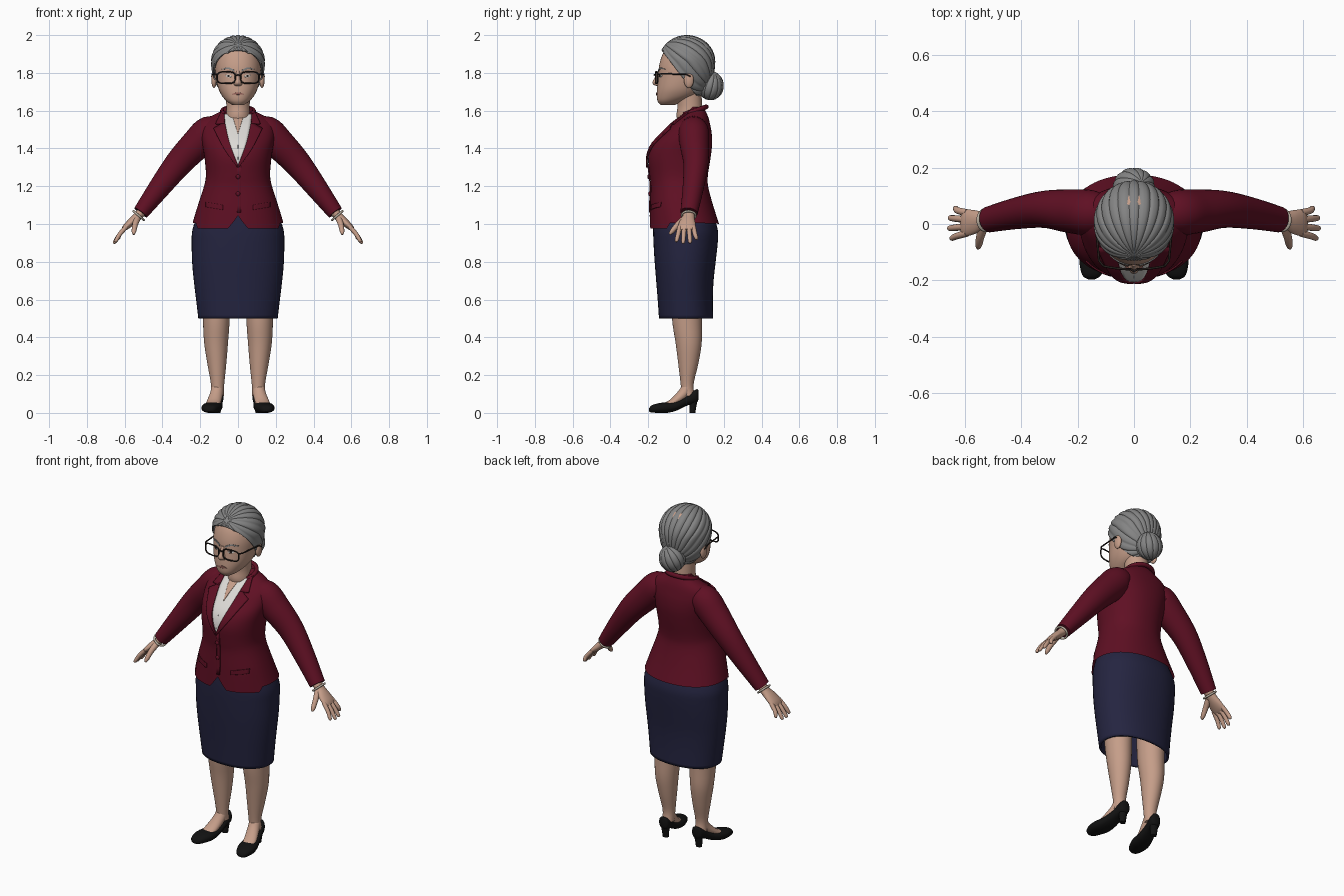
import bpy, bmesh, math
from mathutils import Vector
from mathutils.bvhtree import BVHTree

if "Cube" in bpy.data.objects:
    bpy.data.objects.remove(bpy.data.objects["Cube"])


def material(name, r, g, b):
    m = bpy.data.materials.new(name)
    m.use_nodes = True
    m.diffuse_color = (r, g, b, 1)
    bsdf = m.node_tree.nodes["Principled BSDF"]
    bsdf.inputs["Base Color"].default_value = (r, g, b, 1)
    bsdf.inputs["Roughness"].default_value = 0.7
    return m


SKIN = material("skin", 0.56, 0.34, 0.25)
WINE = material("wine_cloth", 0.115, 0.005, 0.017)
NAVY = material("navy_cloth", 0.018, 0.018, 0.052)
GREY = material("grey_hair", 0.23, 0.23, 0.23)
WHITE = material("white_cloth", 0.72, 0.7, 0.67)
BLACK = material("black_leather", 0.006, 0.006, 0.006)
FRAME = material("dark_frame", 0.02, 0.014, 0.012)
LIP = material("lip", 0.3, 0.12, 0.1)
PEARL = material("pearl", 0.5, 0.44, 0.36)


def finish(name, bm, mat, thick=0, offset=-1):
    me = bpy.data.meshes.new(name)
    bm.to_mesh(me)
    bm.free()
    ob = bpy.data.objects.new(name, me)
    bpy.context.collection.objects.link(ob)
    me.materials.append(mat)
    if thick:
        mod = ob.modifiers.new("thickness", "SOLIDIFY")
        mod.thickness, mod.offset = thick, offset
    return ob


def spline(rows, n):
    """Smooth interpolation through rows of numbers."""
    out = []
    for i in range(len(rows) - 1):
        four = rows[max(i - 1, 0)], rows[i], rows[i + 1], rows[min(i + 2, len(rows) - 1)]
        for k in range(n):
            t = k / n
            out.append([b + t * (c - a) / 2 + t * t * (a - 2.5 * b + 2 * c - d / 2)
                        + t ** 3 * (3 * b - a - 3 * c + d) / 2 for a, b, c, d in zip(*four)])
    return out + [list(rows[-1])]


def tube(name, rows, mat, ref=(1, 0, 0), axis=None, seg=32, power=2, caps=(True, True),
         thick=0, steps=4, shape=None):
    """Loft rings (x, y, z, radius along ref, radius across)."""
    rows = spline(rows, steps)
    pts = [Vector(r[:3]) for r in rows]
    bm = bmesh.new()
    rings = []
    for i, r in enumerate(rows):
        t = Vector(axis) if axis else pts[min(i + 1, len(pts) - 1)] - pts[max(i - 1, 0)]
        t.normalize()
        u = Vector(ref)
        u = (u - t * u.dot(t)).normalized()
        w = t.cross(u)
        ring = []
        for k in range(seg):
            a = math.tau * k / seg
            c, s = (math.copysign(abs(f) ** (2 / power), f) for f in (math.cos(a), math.sin(a)))
            co = pts[i] + u * r[3] * c + w * r[4] * s
            ring.append(bm.verts.new(shape(co) if shape else co))
        rings.append(ring)
    for a, b in zip(rings, rings[1:]):
        for k in range(seg):
            j = (k + 1) % seg
            bm.faces.new((a[k], a[j], b[j], b[k]))
    for want, ring in zip(caps, (rings[0], rings[-1])):
        if want:
            bm.faces.new(ring)
    bmesh.ops.recalc_face_normals(bm, faces=bm.faces)
    return finish(name, bm, mat, thick)


def stack(name, profile, mat, **kw):
    """Upright loft from rows (z, front y, back y, half width)."""
    rows = [(0, (f + b) / 2, z, w, (b - f) / 2) for z, f, b, w in profile]
    return tube(name, rows, mat, axis=(0, 0, 1), **kw)


def patch(name, target, edge_a, edge_b, mat, lift, side=1, thick=0.005):
    """Plate spanning two front-view (x, z) edges, laid on the target."""
    me = target.data
    tree = BVHTree.FromPolygons([v.co for v in me.vertices], [p.vertices for p in me.polygons])
    bm = bmesh.new()
    grid = []
    for a, b in zip(spline(edge_a, 5), spline(edge_b, 5)):
        line = []
        for k in range(9):
            x, z = Vector(a).lerp(Vector(b), k / 8)
            hit = tree.ray_cast(Vector((x * side, -1, z)), Vector((0, 1, 0)))[0]
            hit = hit or tree.find_nearest(Vector((x * side, 0, z)))[0]
            line.append(bm.verts.new((x * side, hit.y - lift, z)))
        grid.append(line)
    for a, b in zip(grid, grid[1:]):
        for k in range(8):
            bm.faces.new((a[k], a[k + 1], b[k + 1], b[k]))
    bmesh.ops.remove_doubles(bm, verts=bm.verts, dist=0.0002)
    bmesh.ops.recalc_face_normals(bm, faces=bm.faces)
    return finish(name, bm, mat, thick, 0)


def wire(name, pts, radius, mat, closed=False):
    cu = bpy.data.curves.new(name, "CURVE")
    cu.dimensions, cu.bevel_depth, cu.bevel_resolution = "3D", radius, 2
    sp = cu.splines.new("POLY")
    sp.points.add(len(pts) - 1)
    for p, co in zip(sp.points, pts):
        p.co = (*co, 1)
    sp.use_cyclic_u = closed
    cu.materials.append(mat)
    bpy.context.collection.objects.link(bpy.data.objects.new(name, cu))


def ball(name, centre, radii, mat, axis=(0, 0, 1), lobes=0, depth=0.0, drop=1, cut=None, thick=0):
    """Ellipsoid, optionally grooved into strands that meet at the axis."""
    bm = bmesh.new()
    bmesh.ops.create_uvsphere(bm, u_segments=144 if lobes else 24, v_segments=32, radius=1)
    turn = Vector(axis).to_track_quat("Z", "Y")
    for v in bm.verts:
        lon = math.atan2(v.co.y, v.co.x)
        ring = math.hypot(v.co.x, v.co.y)
        groove = 1 - depth * ring * (1 - abs(math.sin(lobes * lon / 2))) ** 2
        co = turn @ v.co * groove
        if co.z < 0:
            co.z *= drop
        v.co = Vector(centre) + co * Vector(radii)
    if cut:
        bmesh.ops.bisect_plane(bm, geom=bm.verts[:] + bm.edges[:] + bm.faces[:],
                               plane_co=cut[0], plane_no=cut[1], clear_outer=True)
    return finish(name, bm, mat, thick)


# Skirt
stack("skirt", [(0.5, -.143, .143, .21), (0.6, -.15, .142, .222), (0.7, -.158, .146, .234),
                (0.8, -.166, .157, .243), (0.9, -.172, .168, .245), (0.97, -.174, .168, .241),
                (1.06, -.172, .14, .21)], NAVY, seg=48, power=2.2, caps=(False, True), thick=0.012)


# Jacket body with a notched hem
def hem(co):
    w = min(1, max(0, (1.1 - co.z) * 10))
    dz = -0.025 if co.y < -0.1 else 0.008 * (1 - abs(co.y) / 0.2)
    if co.y < 0:
        dz += 0.07 * max(0, 1 - abs(co.x) / 0.05)
    co.z += w * dz
    return co


jacket = stack("jacket", [(1, -.192, .175, .24), (1.1, -.19, .143, .212), (1.2, -.187, .117, .18),
                          (1.26, -.193, .116, .17), (1.35, -.2, .13, .177), (1.42, -.178, .138, .188),
                          (1.48, -.125, .136, .195), (1.53, -.075, .127, .187),
                          (1.565, -.03, .118, .15), (1.595, 0, .105, .095), (1.62, .02, .09, .068)],
               WINE, seg=64, power=2.2, caps=(False, True), shape=hem)
edge = [(0, 1.31), (.045, 1.43), (.07, 1.54), (.076, 1.58)]
patch("blouse", jacket, [(-x, z) for x, z in edge], edge, WHITE, 0.003)
patch("open_neck", jacket, [(0, 1.475), (-.03, 1.575)], [(0, 1.475), (.03, 1.575)], SKIN, 0.007)
wire("blouse_placket", [(0, -.207, 1.34), (0, -.189, 1.41), (0, -.134, 1.475)], 0.002, WHITE)
patch("front_edge", jacket, [(-.006, 1.06), (-.006, 1.31)], [(.016, 1.06), (.016, 1.31)], WINE, 0.003)
for z, y in ((1.25, -.198), (1.16, -.193)):
    ball("jacket_button", (0, y, z), (.012, .007, .012), WINE)
wire("back_collar", [(.083 * math.cos(a), .035 + .072 * math.sin(a), 1.595 + .025 * math.sin(a))
                     for a in (math.pi * k / 24 for k in range(-5, 30))], 0.013, WINE)

# Neck and head
stack("neck", [(1.5, -.03, .08, .07), (1.57, -.05, .085, .064), (1.63, -.045, .085, .062),
               (1.72, -.06, .08, .066)], SKIN)
head = stack("head", [(1.63, -.135, -.06, .03), (1.65, -.15, -.01, .06), (1.68, -.155, .055, .086),
                      (1.72, -.153, .09, .105), (1.78, -.147, .125, .117), (1.84, -.142, .14, .121),
                      (1.9, -.123, .13, .11), (1.95, -.088, .11, .084), (1.98, -.05, .08, .045)],
             SKIN, seg=48, power=2.15)
stack("nose", [(1.81, -.15, -.12, .011), (1.775, -.166, -.12, .013), (1.752, -.177, -.12, .019),
               (1.738, -.172, -.12, .021), (1.73, -.155, -.12, .015)], SKIN)
patch("mouth", head, [(-.032, 1.687), (0, 1.684), (.032, 1.687)],
      [(-.032, 1.688), (0, 1.697), (.032, 1.688)], LIP, 0.002)

# Swept-back hair and bun
ball("hair", (0, .005, 1.86), (.143, .15, .14), GREY, axis=(0, .77, -.64), lobes=22, depth=0.055,
     drop=1.5, cut=((0, -.13, 1.92), (0, -.793, -.61)), thick=0.008)
ball("hair_bun", (0, .13, 1.732), (.075, .07, .077), GREY, axis=(0.4, .3, 1), lobes=12, depth=0.06)

# Glasses bridge
wire("glasses_bridge", [(-.014, -.159, 1.785), (0, -.168, 1.79), (.014, -.159, 1.785)], 0.004, FRAME)

for s, side in ((1, "left_"), (-1, "right_")):
    def flip(rows):
        return [(r[0] * s, *r[1:]) for r in rows]

    # Lapel, collar leaf and pocket flap
    patch(side + "lapel", jacket, edge[:3], [(.004, 1.3), (.075, 1.4), (.13, 1.505)], WINE, 0.009, s, 0.008)
    patch(side + "collar_leaf", jacket, [(.068, 1.53), (.074, 1.6)], [(.118, 1.53), (.09, 1.592)],
          WINE, 0.009, s, 0.008)
    patch(side + "pocket_flap", jacket, [(.08, 1.075), (.08, 1.1)], [(.17, 1.09), (.17, 1.115)],
          WINE, 0.003, s)

    # Face details
    patch(side + "eye", head, [(.032, 1.781), (.05, 1.775), (.068, 1.785)],
          [(.032, 1.782), (.05, 1.792), (.068, 1.786)], WHITE, 0.001, s, 0.002)
    patch(side + "iris", head, [(.044, 1.777), (.044, 1.79)], [(.056, 1.777), (.056, 1.79)],
          FRAME, 0.003, s, 0.002)
    patch(side + "eyebrow", head, [(.018, 1.806), (.05, 1.82), (.085, 1.817)],
          [(.018, 1.814), (.05, 1.829), (.085, 1.82)], GREY, 0.002, s)
    ball(side + "ear", (.127 * s, .015, 1.762), (.014, .026, .042), SKIN)

    # Lens rim and temple arm
    rim = []
    for k in range(32):
        c, d = math.cos(math.tau * k / 32), math.sin(math.tau * k / 32)
        x = .062 + .048 * math.copysign(abs(c) ** 0.6, c)
        z = 1.775 + .031 * math.copysign(abs(d) ** 0.6, d)
        rim.append((x * s, -.161 + x * x, z))
    wire(side + "lens_rim", rim, 0.004, FRAME, True)
    wire(side + "temple_arm", flip([(.108, -.15, 1.792), (.124, -.13, 1.795), (.136, 0, 1.793),
                                    (.138, .025, 1.78)]), 0.004, FRAME)

    # Sleeve and bangle
    tube(side + "sleeve", flip([(.09, .04, 1.48, .06, .06), (.15, .04, 1.488, .08, .084),
                                (.22, .045, 1.422, .078, .082), (.316, .052, 1.32, .066, .072),
                                (.415, .038, 1.193, .056, .058), (.515, .016, 1.06, .046, .042)]),
         WINE, ref=(0, 1, 0), steps=5)
    arc = [math.tau * k / 24 for k in range(24)]
    wire(side + "bangle", flip([(.526 + .027 * math.sin(a), .014 + .037 * math.cos(a),
                                 1.045 + .023 * math.sin(a)) for a in arc]), 0.006, PEARL, True)

    # Hand
    tube(side + "palm", flip([(.5, .017, 1.075, .03, .026), (.535, .014, 1.037, .031, .023),
                              (.565, .008, 1.01, .042, .021), (.595, .004, .983, .047, .016),
                              (.61, .004, .968, .04, .009)]), SKIN, ref=(0, 1, 0))
    fingers = (("index", -.033, -.05, 0), ("middle", -.009, -.015, .008),
               ("ring", .016, .021, .006), ("little", .04, .055, -.012))
    for name, y0, y1, more in fingers:
        tube(side + name + "_finger", flip([(.592, y0, .985, .0125, .012),
                                            (.625, (y0 + y1) / 2, .947, .012, .0115),
                                            (.645 + more, y1, .913 - more, .01, .0095),
                                            (.65 + more, y1, .905 - more, .004, .004)]),
             SKIN, ref=(0, 1, 0), seg=12)
    tube(side + "thumb", flip([(.533, -.005, 1.03, .018, .018), (.545, -.045, .995, .015, .015),
                               (.551, -.075, .96, .012, .012), (.553, -.087, .945, .005, .005)]),
         SKIN, seg=12)

    # Leg and instep
    tube(side + "leg", flip([(.117, .005, .7, .078, .085), (.115, .005, .5, .071, .079),
                             (.116, .014, .37, .063, .069), (.112, .012, .26, .05, .053),
                             (.108, .006, .15, .035, .034), (.109, .012, .09, .034, .036)]),
         SKIN, axis=(0, 0, 1))
    tube(side + "instep", flip([(.109, .01, .14, .032, .03), (.114, -.015, .1, .034, .03),
                                (.128, -.065, .058, .037, .022), (.138, -.105, .042, .035, .014)]), SKIN)

    # Pump with block heel
    shoe = [(-.196, .008, .022, .012, .151), (-.182, .002, .04, .033, .15), (-.14, 0, .052, .049, .144),
            (-.1, 0, .057, .052, .137), (-.05, .012, .062, .046, .128), (0, .036, .085, .037, .118),
            (.035, .048, .113, .035, .112), (.058, .055, .126, .028, .109), (.066, .07, .118, .012, .108)]
    tube(side + "shoe", flip([(x, y, (lo + hi) / 2, w, (hi - lo) / 2) for y, lo, hi, w, x in shoe]),
         BLACK, axis=(0, 1, 0), power=2.4)
    tube(side + "heel", flip([(.11, .038, .08, .028, .025), (.11, .037, .04, .022, .019),
                              (.11, .034, 0, .018, .015)]), BLACK, axis=(0, 0, 1), seg=16)

# Smooth shading with crisp edges
for ob in bpy.context.scene.objects:
    ob.select_set(ob.type == "MESH")
bpy.context.view_layer.objects.active = jacket
bpy.ops.object.shade_smooth_by_angle(angle=math.radians(40))
